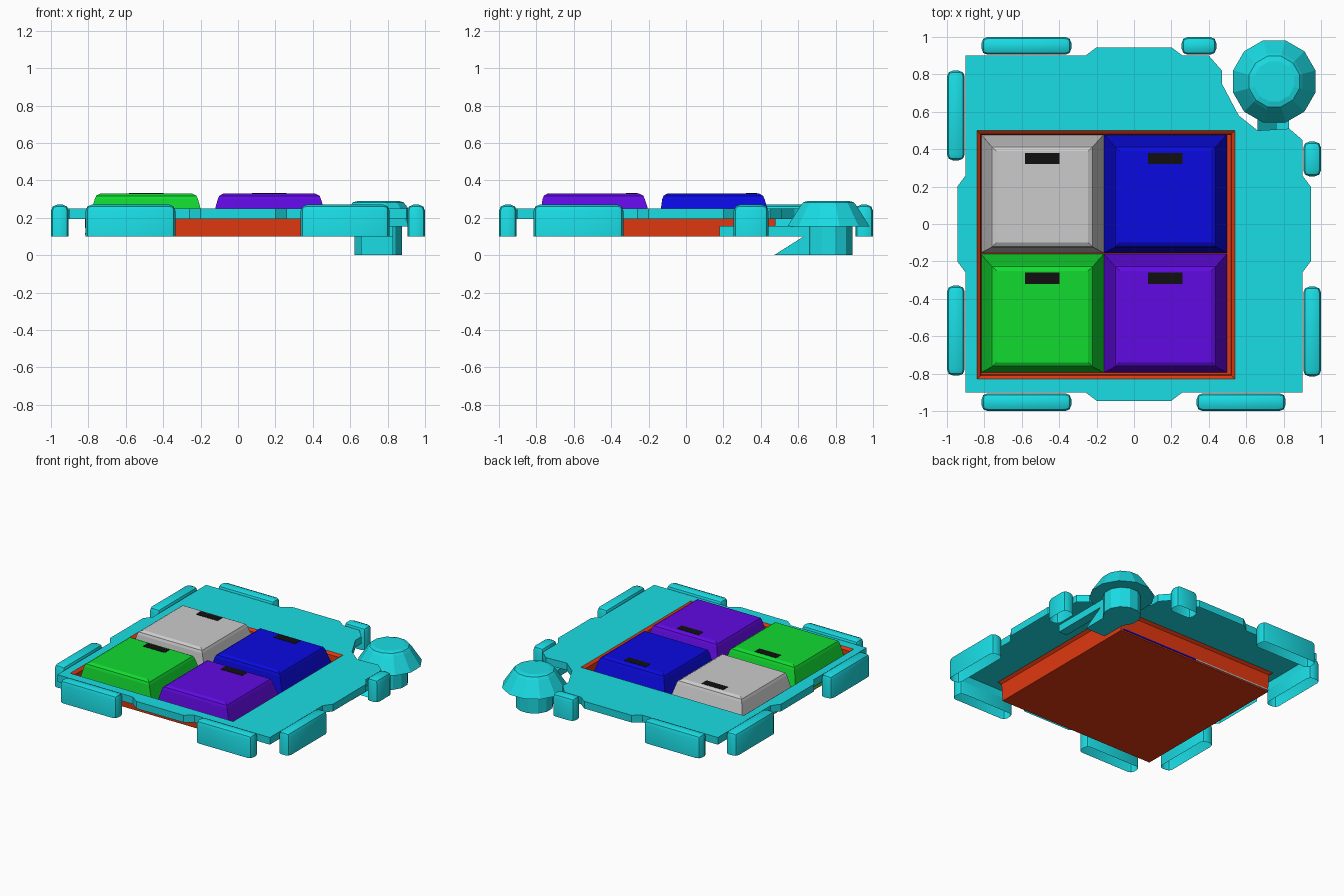
import bpy, bmesh
from math import sin, cos, pi

if "Cube" in bpy.data.objects:
    bpy.data.objects.remove(bpy.data.objects["Cube"])


def material(name, rgb):
    m = bpy.data.materials.new(name)
    m.diffuse_color = (*rgb, 1)
    m.use_nodes = True
    m.node_tree.nodes["Principled BSDF"].inputs["Base Color"].default_value = m.diffuse_color
    return m


CYAN = material("cyan", (0.01, 0.72, 0.78))
RED = material("red", (0.75, 0.04, 0.005))
BLACK = material("black", (0.005, 0.005, 0.005))


def finish(name, bm, mat, smooth=False):
    me = bpy.data.meshes.new(name)
    bm.to_mesh(me)
    bm.free()
    ob = bpy.data.objects.new(name, me)
    bpy.context.collection.objects.link(ob)
    if mat:
        me.materials.append(mat)
    if smooth:
        bpy.context.view_layer.objects.active = ob
        ob.select_set(True)
        bpy.ops.object.shade_smooth_by_angle()
        ob.select_set(False)
    return ob


def rect(bm, x0, x1, y0, y1, z):
    return [bm.verts.new((x, y, z)) for x, y in ((x0, y0), (x1, y0), (x1, y1), (x0, y1))]


def loft(bm, loops, cap_start=False, cap_end=False):
    for a, b in zip(loops, loops[1:]):
        n = len(a)
        for i in range(n):
            bm.faces.new((a[i], a[(i + 1) % n], b[(i + 1) % n], b[i]))
    if cap_start:
        bm.faces.new(loops[0][::-1])
    if cap_end:
        bm.faces.new(loops[-1])


def box(name, x0, x1, y0, y1, z0, z1, mat):
    bm = bmesh.new()
    loft(bm, [rect(bm, x0, x1, y0, y1, z0), rect(bm, x0, x1, y0, y1, z1)], True, True)
    return finish(name, bm, mat)


# Deck sheet: sloped rim, corner notch for the turret, rectangular hole for the tray
outline = [(-.9, -.9), (-.26, -.9), (-.2, -.945), (.2, -.945), (.26, -.9), (.9, -.9),
           (.9, -.26), (.945, -.2), (.945, .2), (.9, .26), (.9, .45), (.83, .51),
           (.66, .5), (.56, .58), (.47, .75), (.47, .82), (.4, .9), (.26, .9),
           (.2, .945), (-.2, .945), (-.26, .9), (-.9, .9), (-.9, .26), (-.945, .2),
           (-.945, -.2), (-.9, -.26)]
bm = bmesh.new()
outer = [bm.verts.new((x, y, .25)) for x, y in outline]
top = bm.faces.new(outer)
bmesh.ops.inset_region(bm, faces=[top], thickness=.04, use_boundary=True, use_even_offset=True)
for v in bm.verts:
    if any(e.is_boundary for e in v.link_edges):
        v.co.z = .195
top = max(bm.faces, key=lambda f: len(f.verts))
edges = list(top.edges)
bmesh.ops.delete(bm, geom=[top], context='FACES_ONLY')
hole = rect(bm, -.84, .54, -.83, .5, .25)
edges += [bm.edges.new((hole[i], hole[(i + 1) % 4])) for i in range(4)]
bmesh.ops.triangle_fill(bm, edges=edges, use_beauty=True, normal=(0, 0, 1))
bm.normal_update()
for f in bm.faces:
    if f.normal.z < 0:
        f.normal_flip()
finish("deck", bm, CYAN)

# Red tray sunk in the deck
bm = bmesh.new()
loft(bm, [rect(bm, -.84, .54, -.83, .5, .25), rect(bm, -.82, .52, -.81, .48, .235),
          rect(bm, -.815, .515, -.805, .475, .1)], cap_end=False)
bm.verts.ensure_lookup_table()
bm.faces.new(bm.verts[-4:])
bmesh.ops.recalc_face_normals(bm, faces=bm.faces)
bm.normal_update()
if min(bm.faces, key=lambda f: f.calc_center_median().z).normal.z < 0:
    bmesh.ops.reverse_faces(bm, faces=bm.faces)
finish("tray", bm, RED)

# Four tapered keys, each with a black label
keys = [("grey_key", -.49, -.155, None), ("blue_key", .168, -.155, (.003, .003, .75)),
        ("green_key", -.49, -.795, (.006, .7, .03)), ("purple_key", .168, -.795, (.12, .003, .76))]
for name, cx, y0, rgb in keys:
    y1 = y0 + .635
    bm = bmesh.new()
    loft(bm, [rect(bm, cx - .329, cx + .329, y0, y1, .11),
              rect(bm, cx - .276, cx + .276, y0 + .028, y1 - .06, .3),
              rect(bm, cx - .268, cx + .268, y0 + .035, y1 - .068, .318),
              rect(bm, cx - .245, cx + .245, y0 + .055, y1 - .09, .33)], True, True)
    finish(name, bm, material(name, rgb) if rgb else None)
    box(name + "_label", cx - .092, cx + .092, y1 - .16, y1 - .1, .325, .332, BLACK)


# Bumpers around the edge: rounded sides and top, open underneath
def bumper(name, x0, x1, y0, y1):
    bm = bmesh.new()
    loft(bm, [rect(bm, x0, x1, y0, y1, .1), rect(bm, x0, x1, y0, y1, .27)], cap_end=True)
    sides = [e for e in bm.edges if not all(v.co.z < .15 for v in e.verts)]
    bmesh.ops.bevel(bm, geom=sides, offset=.032, segments=2, profile=.5, affect='EDGES')
    finish(name, bm, CYAN, True)


for i, (a, b) in enumerate([(-.815, -.335), (.335, .81)]):
    bumper(f"front_bumper_{i}", a, b, -1, -.905)
for i, (a, b) in enumerate([(-.815, -.335), (.255, .44)]):
    bumper(f"back_bumper_{i}", a, b, .905, 1)
    bumper(f"right_bumper_{i}", .905, 1, a, b)
for i, (a, b) in enumerate([(-.81, -.33), (.34, .82)]):
    bumper(f"left_bumper_{i}", -1, -.905, a, b)

# Corner turret: twelve-sided cap on a round post
bm = bmesh.new()
loops = []
for r, z in [(.132, 0), (.132, .155), (.228, .153), (.155, .265), (.14, .283), (.11, .291)]:
    loops.append([bm.verts.new((.75 + r * cos((i + .5) * pi / 6), .762 + r * sin((i + .5) * pi / 6), z))
                  for i in range(12)])
loft(bm, loops, True, True)
finish("turret", bm, CYAN)

# Sloped foot and arm joining the turret to the deck
bm = bmesh.new()
profile = [(.47, 0), (.74, 0), (.74, .15), (.66, .12)]
loft(bm, [[bm.verts.new((x, y, z)) for y, z in profile] for x in (.66, .83)], True, True)
bmesh.ops.recalc_face_normals(bm, faces=bm.faces)
finish("turret_foot", bm, CYAN)
box("turret_arm", .76, .83, .18, .7, .1, .155, CYAN)
